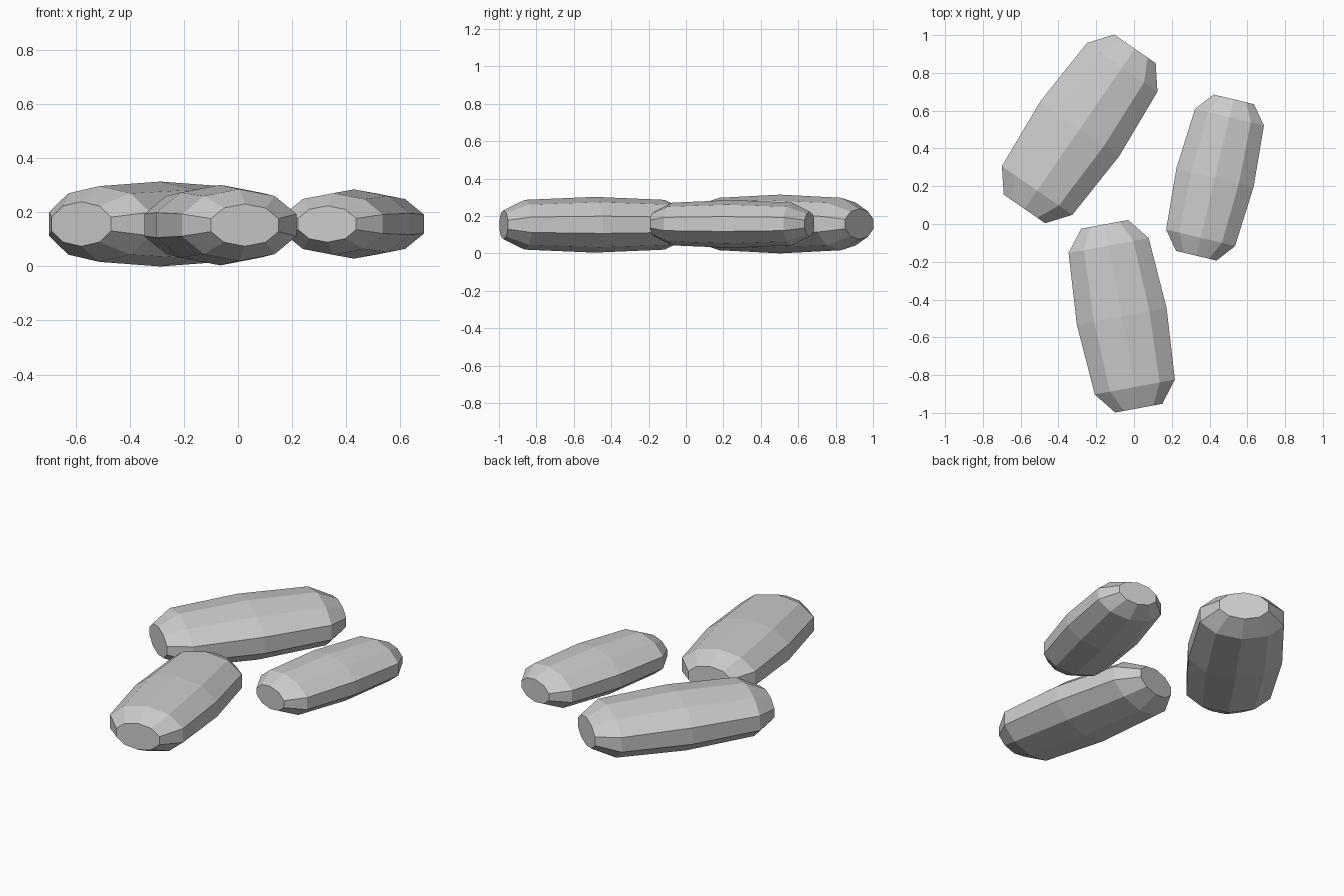
import bpy, bmesh
from math import cos, sin, pi, atan2, hypot
from mathutils import Matrix

if "Cube" in bpy.data.objects:
    bpy.data.objects.remove(bpy.data.objects["Cube"])

SIDES = 10
# position along the half length, relative radius
PROFILE = [(-1, 0.525), (-0.77, 0.893), (0, 1), (0.77, 0.893), (1, 0.525)]


def pebble(name, start, end, width, height, z):
    """Flattened faceted capsule lying between two end-face centres."""
    dx, dy = end[0] - start[0], end[1] - start[1]
    half = hypot(dx, dy) / 2
    bm = bmesh.new()
    rings = []
    for t, r in PROFILE:
        ring = []
        for i in range(SIDES):
            a = pi / 2 + 2 * pi * i / SIDES
            ring.append(bm.verts.new((t * half, r * width * cos(a), r * height * sin(a))))
        rings.append(ring)
    for a, b in zip(rings, rings[1:]):
        for i in range(SIDES):
            j = (i + 1) % SIDES
            bm.faces.new((a[i], a[j], b[j], b[i]))
    # flat end faces
    bm.faces.new(rings[0])
    bm.faces.new(rings[-1])
    bmesh.ops.recalc_face_normals(bm, faces=bm.faces[:])
    centre = ((start[0] + end[0]) / 2, (start[1] + end[1]) / 2, z)
    bm.transform(Matrix.Translation(centre) @ Matrix.Rotation(atan2(dy, dx), 4, 'Z'))
    mesh = bpy.data.meshes.new(name)
    bm.to_mesh(mesh)
    bm.free()
    obj = bpy.data.objects.new(name, mesh)
    bpy.context.collection.objects.link(obj)
    return obj


# three loose pebbles: large at the back, medium in front, small on the right
pebble("pebble_large", (-0.58, 0.08), (0.005, 0.927), 0.267, 0.157, 0.157)
pebble("pebble_medium", (0.025, -0.975), (-0.155, -0.002), 0.254, 0.149, 0.153)
pebble("pebble_small", (0.33, -0.168), (0.528, 0.66), 0.221, 0.128, 0.157)
